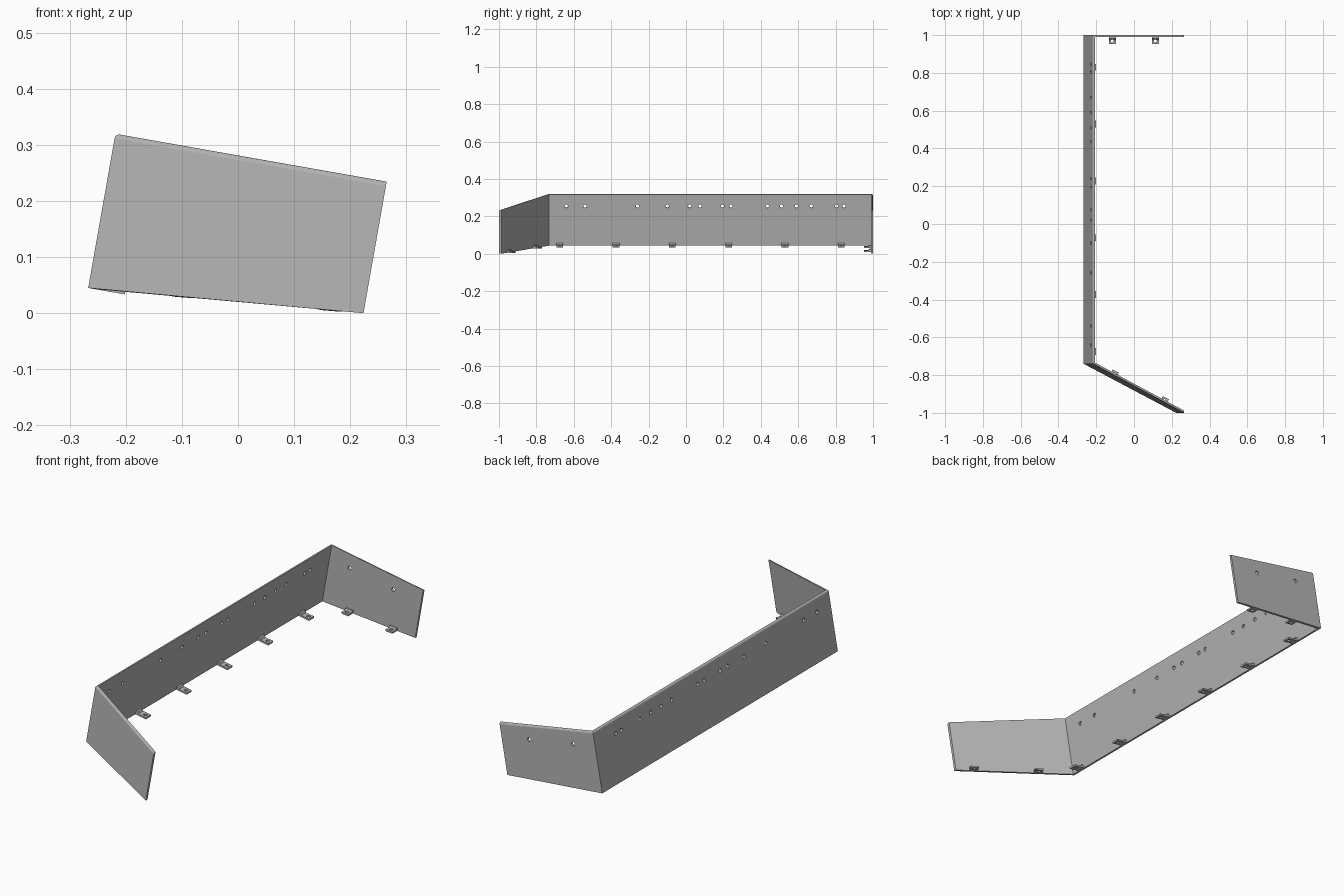
import bpy, bmesh, math
from mathutils import Matrix, Vector

if "Cube" in bpy.data.objects:
    bpy.data.objects.remove(bpy.data.objects["Cube"])

# Sheet-metal frame: upright in its own space, then leaned 10 degrees
LEAN = Matrix.Translation((-0.267, 0, 0.045)) @ Matrix.Rotation(math.radians(10), 4, 'Y')
T, H, L, RISE = 0.011, 0.279, 0.491, 0.041   # thickness, height, wing length, wing bottom rise
YB, YF, YE = 1.0, -0.74, -1.0                # back corner, front corner, front wing tip
ANG = math.atan2(YE - YF, L)                 # direction of the angled wing

steel = bpy.data.materials.new("grey steel")
steel.diffuse_color = (0.46, 0.46, 0.46, 1)
steel.use_nodes = True
steel.node_tree.nodes["Principled BSDF"].inputs["Base Color"].default_value = steel.diffuse_color


def finish(bm, name):
    bmesh.ops.recalc_face_normals(bm, faces=bm.faces)
    me = bpy.data.meshes.new(name)
    bm.to_mesh(me)
    bm.free()
    me.materials.append(steel)
    ob = bpy.data.objects.new(name, me)
    bpy.context.collection.objects.link(ob)
    ob.matrix_world = LEAN
    return ob


def cut(ob, cutter):
    m = ob.modifiers.new("holes", 'BOOLEAN')
    m.operation, m.solver, m.object = 'DIFFERENCE', 'EXACT', cutter
    cutter.hide_render = True
    cutter.hide_viewport = True
    cutter.display_type = 'WIRE'


def add_cyl(bm, mat, r, depth, n=16):
    bmesh.ops.create_cone(bm, cap_ends=True, segments=n, radius1=r, radius2=r,
                          depth=depth, matrix=mat)


# Bent panel: mitred outer and inner paths, extruded between sloped bottom and top
off = T / math.cos(ANG)
outer = [(L, YB), (0, YB), (0, YF), (L, YE)]
inner = [(L, YB - T), (T, YB - T), (T, YF + off + T * math.tan(ANG)), (L, YE + off)]
bottom = [RISE, 0, 0, RISE]
bm = bmesh.new()
rings = []
for (ox, oy), (ix, iy), b in zip(outer, inner, bottom):
    rings.append([bm.verts.new(p) for p in
                  ((ox, oy, b), (ox, oy, H), (ix, iy, H), (ix, iy, b))])
for a, c in zip(rings, rings[1:]):
    for i in range(4):
        j = (i + 1) % 4
        bm.faces.new((a[i], a[j], c[j], c[i]))
bm.faces.new(rings[0])
bm.faces.new(rings[-1])
bmesh.ops.recalc_face_normals(bm, faces=bm.faces)
# rounded outer top edge
top = [bm.edges.get((a[1], c[1])) for a, c in zip(rings, rings[1:])]
bmesh.ops.bevel(bm, geom=top, offset=0.008, segments=3, profile=0.5, affect='EDGES')
panel = finish(bm, "bent_panel")

# Row of round holes in the long wall and two in the back wing
HZ = 0.214
bm = bmesh.new()
for y in (-0.64, -0.54, -0.26, -0.10, 0.02, 0.075, 0.195, 0.24,
          0.435, 0.51, 0.59, 0.67, 0.805, 0.845):
    add_cyl(bm, Matrix.Translation((0, y, HZ)) @ Matrix.Rotation(math.pi / 2, 4, 'Y'), 0.009, 0.08)
for x in (0.116, 0.346):
    add_cyl(bm, Matrix.Translation((x, YB, HZ)) @ Matrix.Rotation(math.pi / 2, 4, 'X'), 0.009, 0.08)
cut(panel, finish(bm, "panel_hole_cutter"))

# Mounting tabs: local x points inward from the wall, y runs along it
slope = math.atan2(RISE, L)
frames = []
for k in range(6):
    frames.append((Matrix.Translation((T, -0.675 + 0.301 * k, 0.0)), 0.055))
for x in (0.152, 0.38):
    frames.append((Matrix.Translation((x, YB - T, RISE * x / L)) @
                   Matrix.Rotation(-slope, 4, 'Y') @
                   Matrix.Rotation(-math.pi / 2, 4, 'Z'), 0.036))
for x in (0.155, 0.42):
    frames.append((Matrix.Translation((x, YF + x * math.tan(ANG) + off, RISE * x / L)) @
                   Matrix.Rotation(ANG, 4, 'Z') @ Matrix.Rotation(-slope, 4, 'Y') @
                   Matrix.Rotation(math.pi / 2, 4, 'Z'), 0.034))

tabs, bores = bmesh.new(), bmesh.new()
for mat, length in frames:
    # side profile of a foot with a thicker heel against the wall
    prof = [(-0.003, 0), (length, 0), (length, 0.008), (0.014, 0.008), (0.008, 0.015), (-0.003, 0.015)]
    sides = [[tabs.verts.new(mat @ Vector((x, s * 0.018, z))) for x, z in prof] for s in (-1, 1)]
    for s in sides:
        tabs.faces.new(s)
    for i in range(len(prof)):
        j = (i + 1) % len(prof)
        tabs.faces.new((sides[0][i], sides[0][j], sides[1][j], sides[1][i]))
    add_cyl(bores, mat @ Matrix.Translation((length - 0.016, 0, 0.004)), 0.008, 0.04)
tab_ob = finish(tabs, "mounting_tabs")
cut(tab_ob, finish(bores, "tab_hole_cutter"))

# Smooth only the shallow angles of the rounded lip
for p in panel.data.polygons:
    p.use_smooth = False
